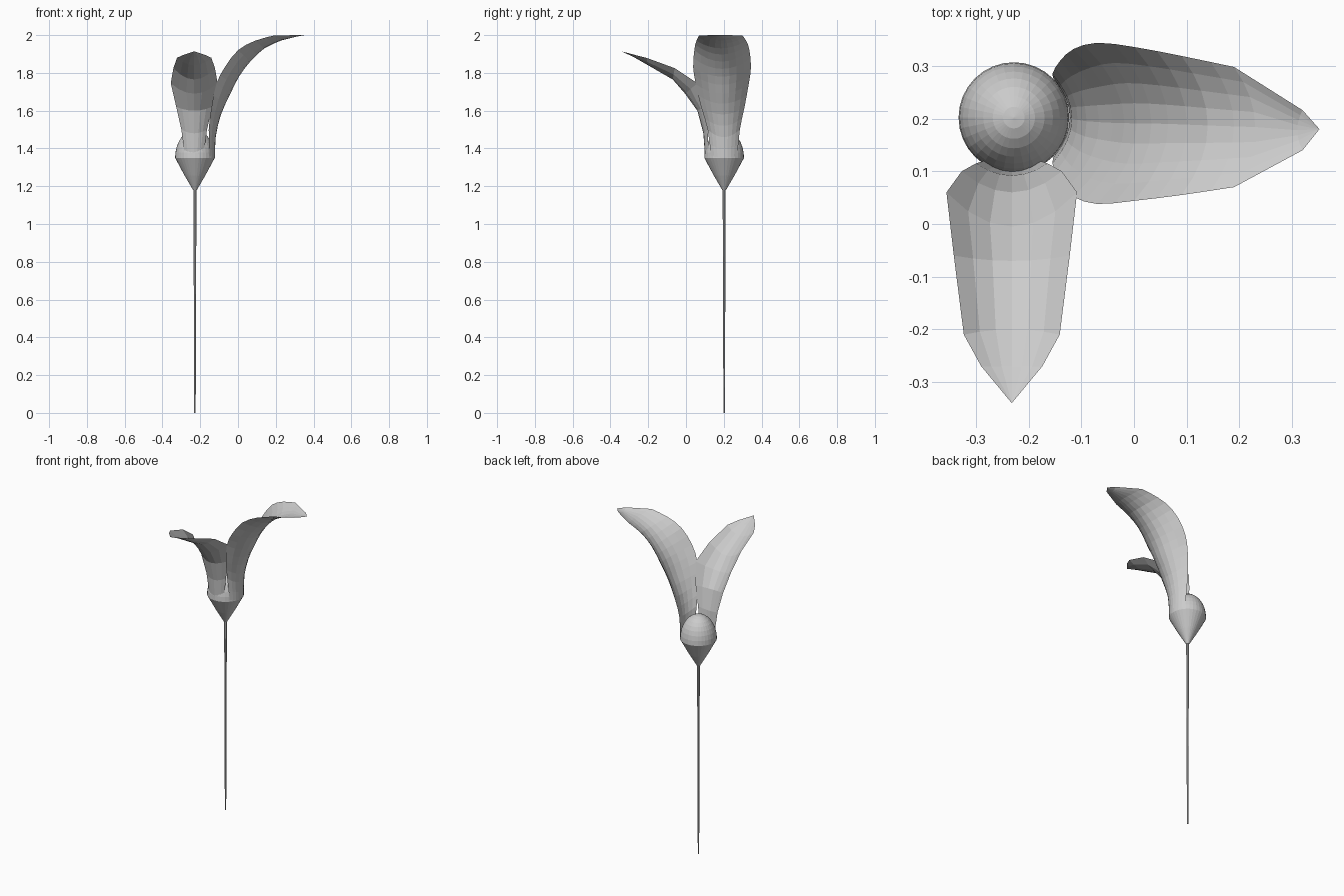
import bpy, bmesh, math

if "Cube" in bpy.data.objects:
    bpy.data.objects.remove(bpy.data.objects["Cube"])

CX, CY = -0.228, 0.202  # flower axis


def make_object(name, bm):
    mesh = bpy.data.meshes.new(name)
    bmesh.ops.recalc_face_normals(bm, faces=bm.faces)
    bm.to_mesh(mesh)
    bm.free()
    ob = bpy.data.objects.new(name, mesh)
    bpy.context.collection.objects.link(ob)
    return ob


def lathe(name, profile, sides):
    """Spin an (r, z) profile around the flower axis."""
    bm = bmesh.new()
    verts = [bm.verts.new((CX + r, CY, z)) for r, z in profile]
    edges = [bm.edges.new(p) for p in zip(verts, verts[1:])]
    bmesh.ops.spin(bm, geom=verts + edges, cent=(CX, CY, 0), axis=(0, 0, 1),
                   angle=2 * math.pi, steps=sides)
    bmesh.ops.remove_doubles(bm, verts=bm.verts, dist=0.0005)
    return make_object(name, bm)


def smooth_rows(rows, n):
    """Catmull-Rom interpolation between cross-section rows."""
    out = []
    for i in range(len(rows) - 1):
        p = [rows[max(0, min(len(rows) - 1, i + k))] for k in (-1, 0, 1, 2)]
        for j in range(n):
            t = j / n
            out.append([0.5 * (2 * b + (c - a) * t + (2 * a - 5 * b + 4 * c - d) * t * t
                               + (3 * b - a - 3 * c + d) * t ** 3)
                        for a, b, c, d in zip(*p)])
    return out + [list(rows[-1])]


def petal(name, rows, half_cols, place):
    """Cupped sheet; row = edge distance, edge z, midrib distance, midrib z, half width, side centre."""
    bm = bmesh.new()
    grid = []
    for eo, ez, mo, mz, w, c in rows:
        line = []
        for k in range(-half_cols, half_cols + 1):
            s = k / half_cols
            f = s * s
            line.append(bm.verts.new(place(mo + (eo - mo) * f, c + w * s, mz + (ez - mz) * f)))
        grid.append(line)
    for a, b in zip(grid, grid[1:]):
        for i in range(len(a) - 1):
            bm.faces.new((a[i], a[i + 1], b[i + 1], b[i]))
    bmesh.ops.remove_doubles(bm, verts=bm.verts, dist=0.0005)
    return make_object(name, bm)


# Thin stem, slightly tapered to the ground
lathe("stem", [(0, 0), (0.004, 0), (0.008, 1.19), (0, 1.19)], 8)

# Conical calyx under the flower
lathe("calyx", [(0, 1.175), (0.01, 1.18), (0.055, 1.257), (0.105, 1.35)], 32)

# Domed flower centre
lathe("flower_centre", [(0.105 * math.cos(a), 1.35 + 0.148 * math.sin(a))
                        for a in [i * math.pi / 16 for i in range(9)]], 32)

# Large petal arching to the right
right_rows = [
    (-0.150, 1.36, -0.122, 1.35, 0.070, 0.202),
    (-0.155, 1.50, -0.118, 1.46, 0.085, 0.200),
    (-0.140, 1.62, -0.090, 1.58, 0.115, 0.195),
    (-0.115, 1.74, -0.040, 1.69, 0.140, 0.192),
    (-0.070, 1.83, 0.005, 1.78, 0.153, 0.191),
    (0.000, 1.92, 0.065, 1.86, 0.146, 0.190),
    (0.090, 1.97, 0.140, 1.93, 0.132, 0.187),
    (0.190, 1.998, 0.230, 1.972, 0.114, 0.184),
    (0.320, 2.000, 0.310, 1.992, 0.038, 0.178),
    (0.352, 2.000, 0.352, 2.000, 0.000, 0.180),
]
petal("right_petal", smooth_rows(right_rows[:-2], 2) + right_rows[-2:], 4,
      lambda o, s, z: (o, s, z))

# Smaller faceted petal leaning to the front
front_rows = [
    (-0.120, 1.38, -0.100, 1.37, 0.052, -0.232),
    (-0.115, 1.50, -0.092, 1.48, 0.068, -0.232),
    (-0.100, 1.62, -0.060, 1.60, 0.095, -0.232),
    (-0.060, 1.745, 0.005, 1.69, 0.124, -0.232),
    (0.060, 1.825, 0.070, 1.765, 0.110, -0.232),
    (0.210, 1.880, 0.200, 1.840, 0.091, -0.232),
    (0.270, 1.895, 0.270, 1.880, 0.058, -0.232),
    (0.340, 1.914, 0.340, 1.914, 0.000, -0.232),
]
petal("front_petal", front_rows, 3, lambda o, s, z: (s, -o, z))
